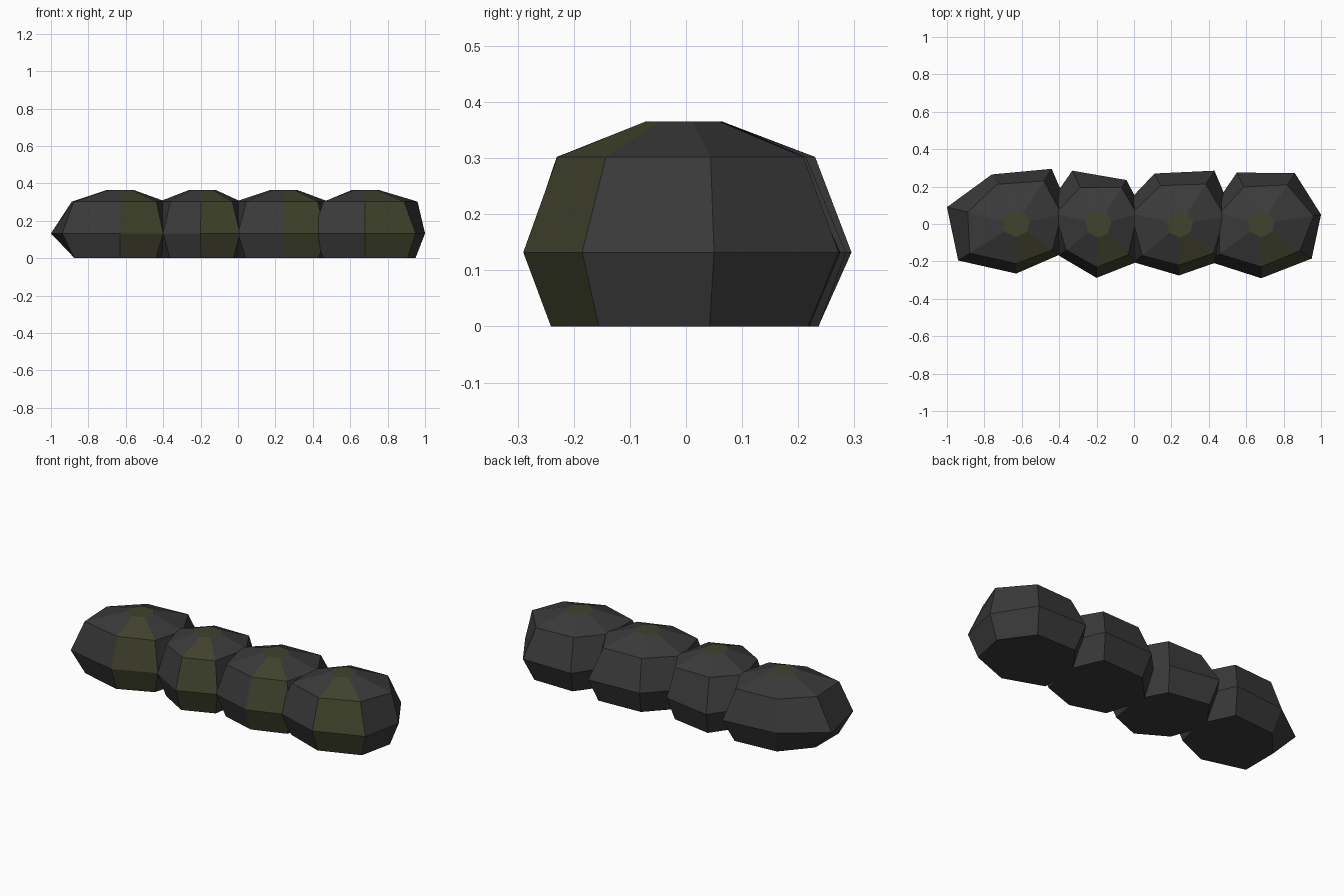
import bpy
import bmesh

if "Cube" in bpy.data.objects:
    bpy.data.objects.remove(bpy.data.objects["Cube"])


def material(name, rgb):
    m = bpy.data.materials.new(name)
    m.diffuse_color = (*rgb, 1)
    m.use_nodes = True
    m.node_tree.nodes["Principled BSDF"].inputs["Base Color"].default_value = m.diffuse_color
    return m


stone = material("dark stone", (0.042, 0.042, 0.042))
moss = material("mossy stone", (0.052, 0.056, 0.026))

# ring heights; the widest ring is drawn, the others are scaled from it
BASE_Z, MID_Z, SHOULDER_Z, TOP_Z = 0.0, 0.132, 0.302, 0.365
CAP_R = 0.072

# centre x, seven widest-ring points (from the front, anticlockwise), base and shoulder scales
ROCKS = [
    (-0.63, [(-0.63, -0.265), (-0.40, -0.165), (-0.34, 0.06), (-0.44, 0.295),
             (-0.76, 0.265), (-1.0, 0.09), (-0.94, -0.195)],
     [.83, .83, .83, .8, .82, .66, .79], [.8, .84, .84, .78, .8, .7, .8]),
    (-0.19, [(-0.20, -0.288), (0.01, -0.205), (0.05, 0.06), (-0.04, 0.235),
             (-0.33, 0.285), (-0.48, 0.07), (-0.40, -0.17)],
     [.83] * 7, [.8, .8, .86, .83, .68, .8, .82]),
    (0.245, [(0.24, -0.275), (0.47, -0.195), (0.53, 0.05), (0.43, 0.285),
             (0.11, 0.27), (-0.08, 0.07), (0.0, -0.205)],
     [.83] * 7, [.8, .8, .84, .75, .76, .8, .82]),
    (0.68, [(0.68, -0.29), (0.95, -0.185), (1.0, 0.05), (0.86, 0.272),
            (0.55, 0.275), (0.41, 0.07), (0.40, -0.2)],
     [.83, .84, .84, .8, .8, .83, .8], [.79, .77, .875, .77, .72, .82, .8]),
]


def rock(name, cx, mid, base_s, shoulder_s):
    bm = bmesh.new()

    def ring(z, scales):
        return [bm.verts.new((cx + (x - cx) * s, y * s, z))
                for (x, y), s in zip(mid, scales)]

    cap_s = [CAP_R / ((x - cx) ** 2 + y * y) ** 0.5 for x, y in mid]
    rings = [ring(BASE_Z, base_s), ring(MID_Z, [1] * 7),
             ring(SHOULDER_Z, shoulder_s), ring(TOP_Z, cap_s)]
    # side bands, with one mossy column at the front right
    for lo, hi in zip(rings, rings[1:]):
        for i in range(7):
            j = (i + 1) % 7
            f = bm.faces.new((lo[i], lo[j], hi[j], hi[i]))
            f.material_index = 1 if i == 0 else 0
    # flat underside and mossy cap
    bm.faces.new(rings[0][::-1])
    bm.faces.new(rings[-1]).material_index = 1
    me = bpy.data.meshes.new(name)
    bm.to_mesh(me)
    bm.free()
    me.materials.append(stone)
    me.materials.append(moss)
    bpy.context.collection.objects.link(bpy.data.objects.new(name, me))


for n, data in enumerate(ROCKS, 1):
    rock(f"boulder_{n}", *data)
